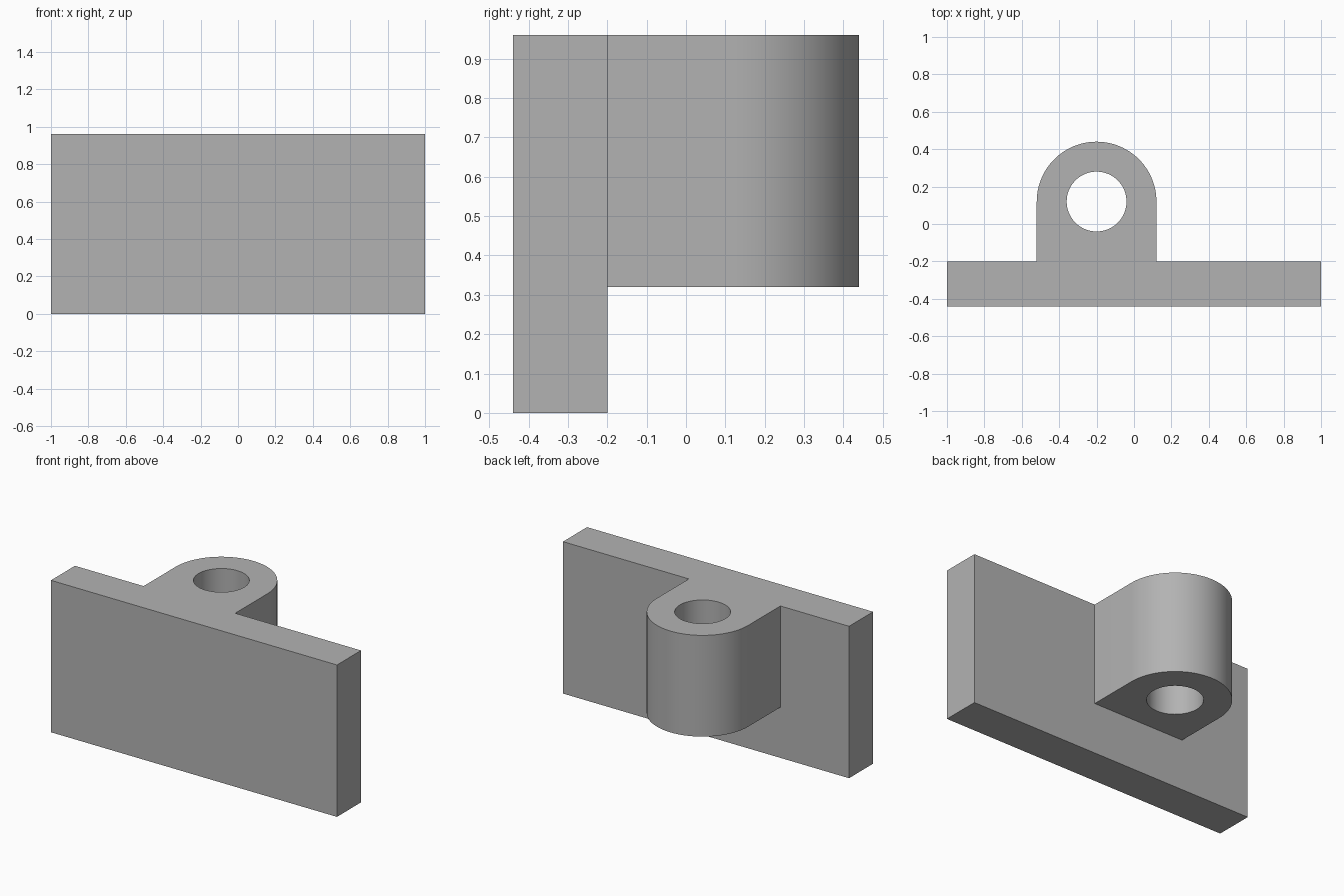
import bpy
import bmesh
from math import cos, sin, pi

default = bpy.data.objects.get("Cube")
if default:
    bpy.data.objects.remove(default)

HEIGHT = 0.96
BACK, FRONT = -0.2, -0.44        # plate faces
LUG_X, LUG_Y = -0.2, 0.12        # axis of the bore
LUG_R, BORE_R, LUG_BOTTOM = 0.32, 0.16, 0.32

grey = bpy.data.materials.new("plain grey")
grey.use_nodes = True
colour = (0.45, 0.45, 0.45, 1)
grey.diffuse_color = colour
grey.node_tree.nodes["Principled BSDF"].inputs["Base Color"].default_value = colour


def arc(radius, start, end, steps):
    angles = [start + (end - start) * i / steps for i in range(steps + 1)]
    return [(LUG_X + radius * cos(a), LUG_Y + radius * sin(a)) for a in angles]


def prism(name, outline, bottom, top):
    """Extrude a counter-clockwise plan outline between two heights."""
    bm = bmesh.new()
    base = bm.faces.new([bm.verts.new((x, y, bottom)) for x, y in outline])
    result = bmesh.ops.extrude_face_region(bm, geom=[base], use_keep_orig=True)
    for item in result["geom"]:
        if isinstance(item, bmesh.types.BMVert):
            item.co.z = top
    bmesh.ops.recalc_face_normals(bm, faces=bm.faces)
    mesh = bpy.data.meshes.new(name)
    bm.to_mesh(mesh)
    bm.free()
    mesh.materials.append(grey)
    obj = bpy.data.objects.new(name, mesh)
    bpy.context.collection.objects.link(obj)
    return obj


# Plate and rounded lug share one plan outline
outline = [(-1, FRONT), (1, FRONT), (1, BACK), (LUG_X + LUG_R, BACK)]
outline += arc(LUG_R, 0, pi, 48)
outline += [(LUG_X - LUG_R, BACK), (-1, BACK)]
bracket = prism("mounting_bracket", outline, 0, HEIGHT)

# Cutters: space beneath the lug, and the vertical bore
under_lug = [(-0.8, BACK), (0.4, BACK), (0.4, 0.6), (-0.8, 0.6)]
cutters = [
    prism("under_lug_cutter", under_lug, -0.1, LUG_BOTTOM),
    prism("bore_cutter", arc(BORE_R, 0, 2 * pi, 64)[:-1], 0.1, HEIGHT + 0.1),
]

bpy.ops.object.select_all(action="DESELECT")
bracket.select_set(True)
bpy.context.view_layer.objects.active = bracket
for cutter in cutters:
    cutter.hide_render = True
    cut = bracket.modifiers.new(cutter.name, "BOOLEAN")
    cut.operation = "DIFFERENCE"
    cut.solver = "EXACT"
    cut.object = cutter
    bpy.ops.object.modifier_apply(modifier=cut.name)
    bpy.data.objects.remove(cutter)

bpy.ops.object.shade_smooth_by_angle(angle=pi / 6)
